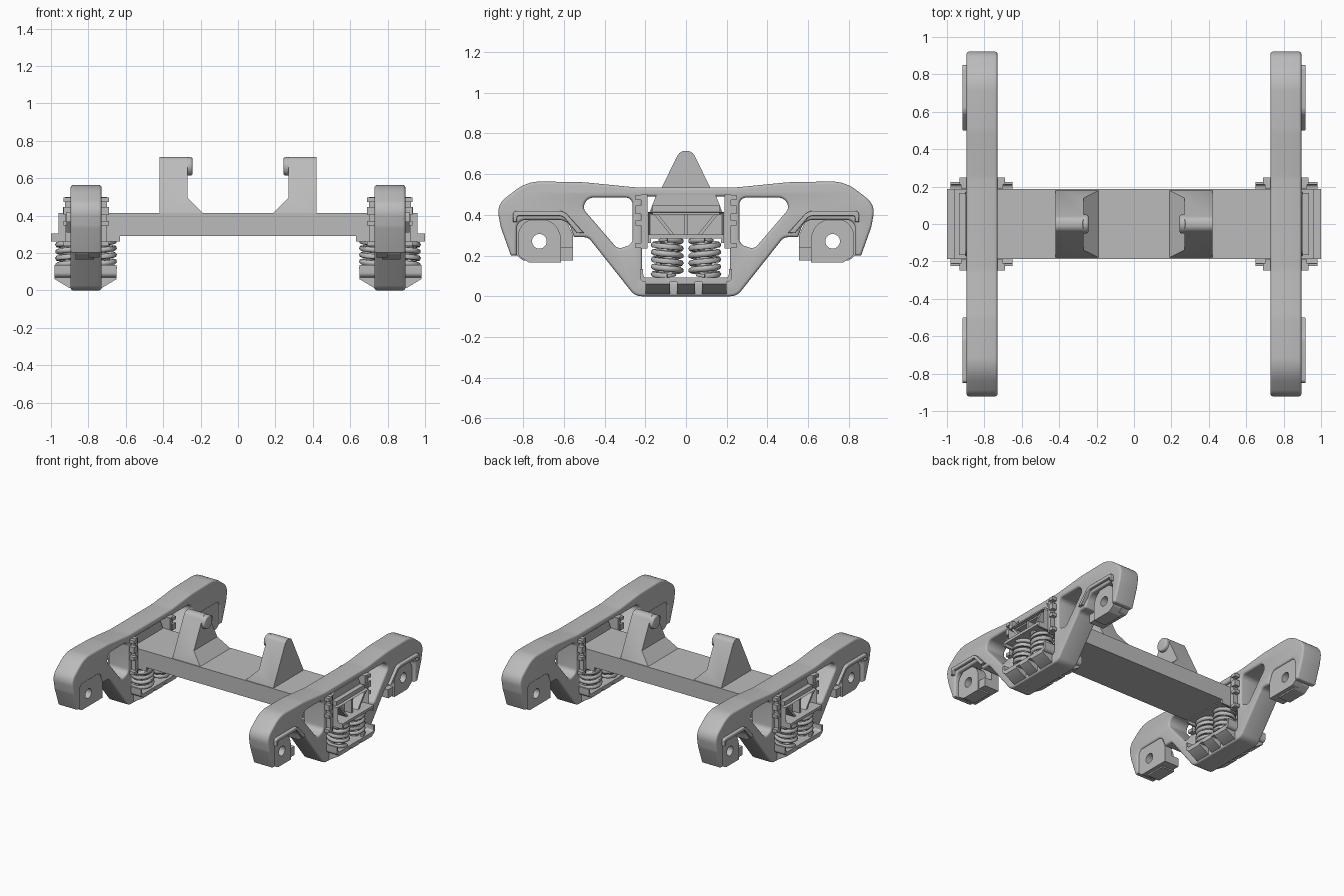
import bpy, bmesh
from math import sin, cos, tan, pi, radians
from mathutils import Matrix, Vector

if "Cube" in bpy.data.objects:
    bpy.data.objects.remove(bpy.data.objects["Cube"])

steel = bpy.data.materials.new("cast grey steel")
steel.use_nodes = True
GREY = (0.5, 0.5, 0.5, 1)
steel.diffuse_color = GREY
steel.node_tree.nodes["Principled BSDF"].inputs["Base Color"].default_value = GREY

# Local profile axes to world: "x" takes (y, z) profiles, "y" takes (x, z) profiles
TURN = {"x": Matrix(((0, 0, 1), (1, 0, 0), (0, 1, 0))).to_4x4(),
        "y": Matrix.Rotation(radians(90), 4, "X")}


def finish(name, mesh, mirror="x", angle=35):
    """Link a mesh, mirror it across the wanted planes and shade it."""
    ob = bpy.data.objects.new(name, mesh)
    bpy.context.scene.collection.objects.link(ob)
    mesh.materials.clear()
    mesh.materials.append(steel)
    if mirror:
        mod = ob.modifiers.new("Mirror", "MIRROR")
        mod.use_axis = ("x" in mirror, "y" in mirror, False)
        mod.use_mirror_merge = False
    bpy.ops.object.select_all(action="DESELECT")
    ob.select_set(True)
    bpy.context.view_layer.objects.active = ob
    bpy.ops.object.shade_smooth_by_angle(angle=radians(angle))
    return ob


def fillet(points, steps=7):
    """Round the corners of a polygon given as (u, v, radius)."""
    out = []
    for i, p in enumerate(points):
        c, r = Vector(p[:2]), (p[2] if len(p) > 2 else 0)
        a = Vector(points[i - 1][:2]) - c
        b = Vector(points[(i + 1) % len(points)][:2]) - c
        half = a.angle(b) / 2
        if r == 0 or half > 1.56:
            out.append(c)
            continue
        d = min(r / tan(half), 0.48 * min(a.length, b.length))
        r = d * tan(half)
        a.normalize()
        b.normalize()
        mid = c + (a + b).normalized() * (r / sin(half))
        start, end = c + a * d - mid, c + b * d - mid
        sweep = start.angle_signed(end)
        for k in range(steps + 1):
            t = -sweep * k / steps
            out.append(mid + Vector((start.x * cos(t) - start.y * sin(t),
                                     start.x * sin(t) + start.y * cos(t))))
    return out


def circle(u, v, r, n=28):
    return [(u + r * cos(2 * pi * i / n), v + r * sin(2 * pi * i / n)) for i in range(n)]


def curve_mesh(curve):
    """Turn a curve into a clean mesh."""
    tmp = bpy.data.objects.new("tmp", curve)
    bpy.context.scene.collection.objects.link(tmp)
    dg = bpy.context.evaluated_depsgraph_get()
    mesh = bpy.data.meshes.new_from_object(tmp.evaluated_get(dg))
    bpy.data.objects.remove(tmp)
    bm = bmesh.new()
    bm.from_mesh(mesh)
    bmesh.ops.remove_doubles(bm, verts=bm.verts, dist=0.0001)
    bmesh.ops.recalc_face_normals(bm, faces=bm.faces)
    bm.to_mesh(mesh)
    bm.free()
    return mesh


def prism(name, loops, lo, hi, axis="x", mirror="x", bevel=0.0):
    """Extrude an outline, with any further loops as holes, from lo to hi."""
    cu = bpy.data.curves.new(name, "CURVE")
    cu.dimensions, cu.fill_mode = "2D", "BOTH"
    cu.extrude = (hi - lo) / 2 - bevel
    cu.bevel_depth, cu.bevel_resolution, cu.offset = bevel, 3, -bevel
    for loop in loops:
        pts = fillet(loop)
        sp = cu.splines.new("POLY")
        sp.points.add(len(pts) - 1)
        for sp_pt, q in zip(sp.points, pts):
            sp_pt.co = (q[0], q[1], 0, 1)
        sp.use_cyclic_u = True
    mesh = curve_mesh(cu)
    middle = (lo + hi) / 2
    shift = (middle, 0, 0) if axis == "x" else (0, middle, 0)
    mesh.transform(Matrix.Translation(shift) @ TURN[axis])
    return finish(name, mesh, mirror)


def box(name, x, y, z, mirror="x"):
    corners = [(y[0], z[0]), (y[1], z[0]), (y[1], z[1]), (y[0], z[1])]
    return prism(name, [corners], x[0], x[1], "x", mirror)


def both(half):
    """Complete a left-right symmetric outline."""
    return half + [(-p[0],) + tuple(p[1:]) for p in reversed(half)]


# Side frames: arched casting with two windows and the spring opening
outline = both([(0.25, 0.535, 0.4), (0.5, 0.56, 0.4), (0.78, 0.565, 0.2), (0.93, 0.45, 0.12),
                (0.91, 0.34, 0.1), (0.86, 0.2, 0.01), (0.83, 0.2), (0.83, 0.375, 0.04),
                (0.58, 0.375, 0.06), (0.55, 0.29, 0.01), (0.48, 0.29, 0.04), (0.25, 0, 0.07)])
window = [(0.262, 0.485, 0.035), (0.48, 0.485, 0.05), (0.51, 0.435, 0.04),
          (0.335, 0.232, 0.035), (0.262, 0.255, 0.04)]
opening = both([(0.215, 0.49, 0.025), (0.215, 0.075, 0.03)])
prism("side_frame", [outline, window, [(-y, z, r) for y, z, r in window], opening],
      0.73, 0.895, bevel=0.014)

# Axle seats at the frame ends
AXLE = (0.72, 0.27)
hole = circle(*AXLE, 0.036)
prism("pedestal_plate", [[(0.555, 0.175), (0.8, 0.175, 0.02), (0.83, 0.2), (0.85, 0.2),
                          (0.85, 0.4), (0.6, 0.4, 0.05), (0.555, 0.3, 0.03)], hole],
      0.74, 0.8, mirror="xy")
prism("axle_boss", [[(0.615, 0.165), (0.77, 0.165, 0.03), (0.825, 0.2, 0.03),
                     (0.825, 0.38, 0.1), (0.615, 0.38, 0.1)], hole],
      0.77, 0.87, mirror="xy")
prism("boss_foot", [[(0.555, 0.175), (0.64, 0.175), (0.64, 0.24), (0.555, 0.24)]],
      0.755, 0.86, mirror="xy")
prism("axle_ledge", [[(0.85, 0.365), (0.85, 0.42, 0.02), (0.6, 0.42, 0.06), (0.5, 0.31),
                      (0.535, 0.31), (0.605, 0.395, 0.04), (0.83, 0.395, 0.01), (0.83, 0.365)]],
      0.87, 0.918, mirror="xy", bevel=0.005)

# Column guides with clip lugs beside the opening
box("column_guide", (0.7, 0.925), (0.19, 0.22), (0.235, 0.5), "xy")
for z, h in ((0.485, 0.012), (0.425, 0.022), (0.36, 0.012), (0.25, 0.012)):
    box("guide_lug", (0.69, 0.932), (0.21, 0.248), (z - h, z + h), "xy")

# Block hanging under the top chord
prism("top_block", [both([(0.145, 0.5), (0.172, 0.43), (0.172, 0.4)])], 0.75, 0.9)
box("top_block_lip", (0.75, 0.935), (-0.165, 0.165), (0.4, 0.445))

# Bolster beam with recessed ends
bm = bmesh.new()
bmesh.ops.create_cube(bm, size=1, matrix=Matrix.Translation((0, 0, 0.352))
                      @ Matrix.Diagonal((1.92, 0.372, 0.124, 1)))
ends = [f for f in bm.faces if abs(f.normal.x) > 0.9]
bmesh.ops.inset_individual(bm, faces=ends, thickness=0.014)
for f in ends:
    bmesh.ops.translate(bm, verts=f.verts, vec=(-0.07 * f.normal.x, 0, 0))
beam = bpy.data.meshes.new("bolster_beam")
bm.to_mesh(beam)
bm.free()
finish("bolster_beam", beam, mirror="")
prism("bolster_end_rib", [[(0.14, 0.405), (0.16, 0.405), (0.075, 0.3), (0.055, 0.3)]],
      0.88, 0.955, mirror="xy")
box("bolster_center_rib", (0.88, 0.95), (-0.008, 0.008), (0.3, 0.405))

# Upper spring plate and lower spring tray
box("spring_plate", (0.63, 1.0), (-0.186, 0.186), (0.283, 0.303))
box("spring_plate_lip", (0.63, 1.0), (0.172, 0.186), (0.262, 0.29), "xy")
prism("spring_tray", [both([(0.225, 0.135), (0.225, 0.07, 0.025)])
                      + both([(0.21, 0.135), (0.21, 0.092, 0.015)])[::-1]], 0.65, 0.98)
gusset = [(0.65, 0.072), (0.98, 0.072), (0.98, 0.06), (0.9, 0.012), (0.73, 0.012), (0.65, 0.06)]
prism("tray_gusset", [gusset], 0.078, 0.2, "y", "xy")
prism("tray_center_gusset", [gusset], -0.045, 0.045, "y")


# Coil springs, an outer and an inner coil in each of four nests
def spring(name, x, y, radius, wire, turns):
    cu = bpy.data.curves.new(name, "CURVE")
    cu.dimensions = "3D"
    cu.bevel_depth, cu.bevel_resolution, cu.use_fill_caps = wire, 1, True
    n = int(abs(turns) * 20)
    sp = cu.splines.new("POLY")
    sp.points.add(n)
    for i, p in enumerate(sp.points):
        a = 2 * pi * turns * i / n
        p.co = (x + radius * cos(a), y + radius * sin(a), 0.1 + 0.18 * i / n, 1)
    finish(name, curve_mesh(cu), "xy", 60)


for x in (0.728, 0.897):
    spring("outer_spring", x, 0.092, 0.067, 0.0145, 5)
    spring("inner_spring", x, 0.092, 0.036, 0.009, -7)

# Horns: a hooked front outline trimmed by a rounded taper
horn = prism("bolster_horn", [[(0.185, 0.4), (0.185, 0.41), (0.27, 0.495), (0.27, 0.715, 0.01),
                               (0.42, 0.715), (0.42, 0.4)]], -0.25, 0.25, "y")
taper = prism("horn_taper_cutter", [both([(0.03, 0.714, 0.04), (0.184, 0.405), (0.184, 0.38)])],
              0.1, 0.5, mirror="")
taper.hide_render = True
taper.hide_set(True)
cut = horn.modifiers.new("Taper", "BOOLEAN")
cut.operation, cut.object, cut.solver = "INTERSECT", taper, "EXACT"
bpy.context.view_layer.objects.active = horn
horn.modifiers.remove(horn.modifiers["Mirror"])
dg = bpy.context.evaluated_depsgraph_get()
trimmed = bpy.data.meshes.new_from_object(horn.evaluated_get(dg))
for ob in (horn, taper):
    bpy.data.objects.remove(ob)
finish("bolster_horn", trimmed)
prism("horn_button", [circle(0, 0.663, 0.05)], 0.243, 0.3, bevel=0.012)
